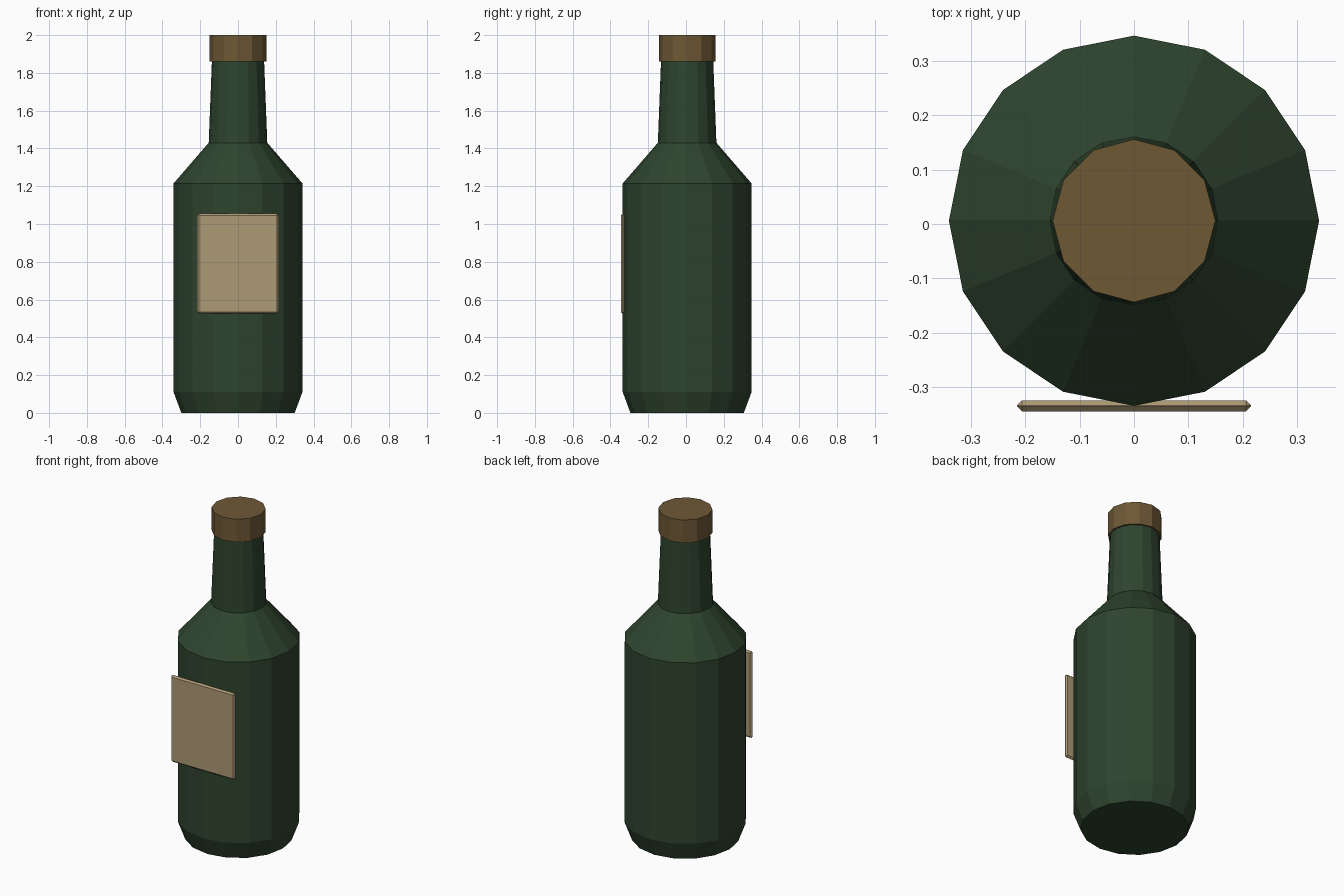
import bpy, bmesh, math

if "Cube" in bpy.data.objects:
    bpy.data.objects.remove(bpy.data.objects["Cube"])

CY = 0.006  # bottle axis, the label makes the model slightly deeper in front


def material(name, rgb):
    m = bpy.data.materials.new(name)
    lin = [((c / 255 + 0.055) / 1.055) ** 2.4 for c in rgb]
    m.diffuse_color = (*lin, 1)
    m.use_nodes = True
    m.node_tree.nodes["Principled BSDF"].inputs["Base Color"].default_value = m.diffuse_color
    return m


def finish(name, bm, mat):
    bmesh.ops.recalc_face_normals(bm, faces=bm.faces)
    me = bpy.data.meshes.new(name)
    bm.to_mesh(me)
    bm.free()
    me.materials.append(mat)
    ob = bpy.data.objects.new(name, me)
    bpy.context.collection.objects.link(ob)
    return ob


def lathe(name, profile, sides, mat):
    """Closed solid from (radius, height) rings around the bottle axis."""
    bm = bmesh.new()
    rings = [[bm.verts.new((r * math.cos(a), CY + r * math.sin(a), z))
              for a in (2 * math.pi * i / sides for i in range(sides))]
             for r, z in profile]
    for lo, hi in zip(rings, rings[1:]):
        for i in range(sides):
            j = (i + 1) % sides
            bm.faces.new((lo[i], lo[j], hi[j], hi[i]))
    bm.faces.new(rings[0][::-1])
    bm.faces.new(rings[-1])
    return finish(name, bm, mat)


glass = material("dark green glass", (46, 68, 46))
cork = material("cork brown", (110, 88, 53))
paper = material("label paper", (174, 155, 117))

# Bottle: foot, body, shoulder and tapering neck
lathe("bottle", [(0.30, 0), (0.341, 0.11), (0.341, 1.215),
                 (0.155, 1.43), (0.138, 1.87)], 16, glass)

# Stopper on top
lathe("stopper", [(0.15, 1.86), (0.15, 2.0)], 12, cork)

# Flat bevelled label plate touching the front
bm = bmesh.new()
bmesh.ops.create_cube(bm, size=1)
for v in bm.verts:
    v.co = (v.co.x * 0.432, v.co.y * 0.02 - 0.335, v.co.z * 0.53 + 0.79)
bmesh.ops.bevel(bm, geom=bm.edges[:], offset=0.0095, segments=1,
                affect='EDGES', profile=0.5)
finish("label", bm, paper)
